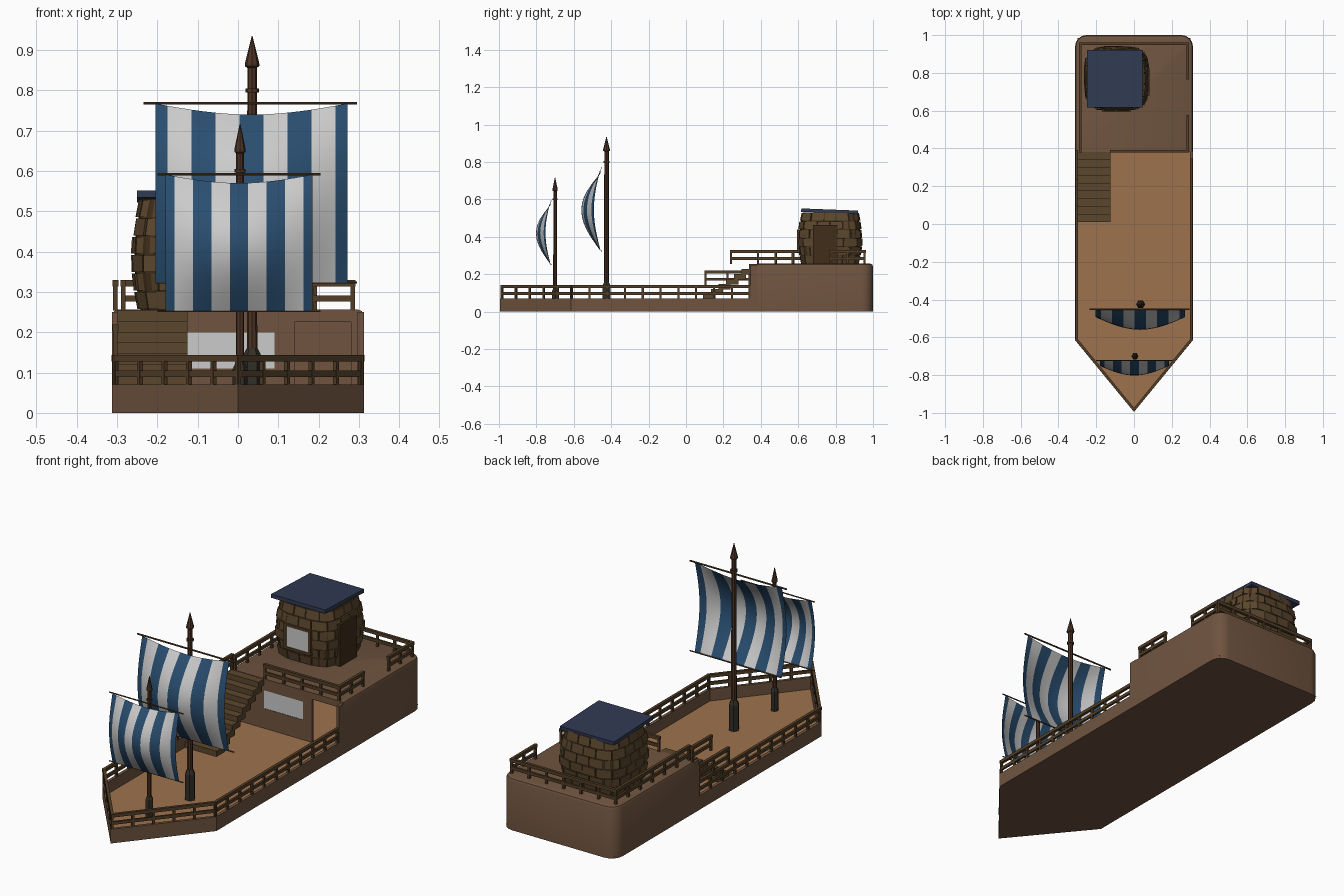
import bpy, bmesh, math, random
from mathutils import Matrix, Vector

if "Cube" in bpy.data.objects:
    bpy.data.objects.remove(bpy.data.objects["Cube"])
random.seed(4)

def mat(name, r, g, b):
    m = bpy.data.materials.new(name)
    m.diffuse_color = (r, g, b, 1)
    m.use_nodes = True
    m.node_tree.nodes["Principled BSDF"].inputs["Base Color"].default_value = m.diffuse_color
    return m

HULL = mat("hull_wood", .16, .088, .05)
DECK = mat("deck_wood", .34, .17, .075)
RAIL = mat("rail_wood", .085, .048, .02)
PLANK = mat("plank_wood", .105, .062, .026)
MAST = mat("mast_wood", .075, .033, .018)
IRON = mat("mast_foot", .03, .028, .02)
DOOR = mat("door_wood", .05, .027, .009)
BLUE = mat("sail_blue", .022, .075, .16)
WHITE = mat("sail_white", .75, .75, .75)
ROOF = mat("roof_slate", .03, .042, .085)

def obj(name, bm, *mats, smooth=None):
    bmesh.ops.recalc_face_normals(bm, faces=bm.faces)
    me = bpy.data.meshes.new(name)
    bm.to_mesh(me)
    bm.free()
    o = bpy.data.objects.new(name, me)
    bpy.context.collection.objects.link(o)
    for m in mats:
        me.materials.append(m)
    bpy.ops.object.select_all(action='DESELECT')
    o.select_set(True)
    bpy.context.view_layer.objects.active = o
    if smooth:
        bpy.ops.object.shade_smooth_by_angle(angle=math.radians(smooth))
    return o

def add_box(bm, x0, x1, y0, y1, z0, z1):
    M = Matrix.Translation(((x0+x1)/2, (y0+y1)/2, (z0+z1)/2)) @ Matrix.Diagonal((x1-x0, y1-y0, z1-z0, 1))
    return bmesh.ops.create_cube(bm, size=1, matrix=M)["verts"]

def box(name, m, *dims):
    bm = bmesh.new()
    add_box(bm, *dims)
    return obj(name, bm, *([m] if m else []))

# Low hull: bulwark ring with closed bottom
outer = [(-.312, .39), (-.312, -.615), (0, -.995), (.312, -.615), (.312, .39)]
inner = [(-.297, .39), (-.297, -.61), (0, -.973), (.297, -.61), (.297, .39)]
bm = bmesh.new()
rings = [[bm.verts.new((x, y, z)) for x, y in pts]
         for pts, z in ((outer, 0), (outer, .07), (inner, .07), (inner, .01))]
for a, b in zip(rings, rings[1:]):
    for i in range(4):
        bm.faces.new((a[i], a[i+1], b[i+1], b[i]))
bm.faces.new(rings[0])
obj("low_hull", bm, HULL)

# Deck, running on into the stern cabin
bm = bmesh.new()
bm.faces.new([bm.verts.new((x, y, .012)) for x, y in
              [(-.299, .985), (-.299, -.61), (0, -.975), (.299, -.61), (.299, .985)]])
obj("deck", bm, DECK)

# Stern block: rounded rear corners, eased top edge, hollow with open door and window
bm = bmesh.new()
add_box(bm, -.312, .312, .38, 1, 0, .257)
rear = [e for e in bm.edges if all(v.co.y > .9 for v in e.verts) and abs(e.verts[0].co.z-e.verts[1].co.z) > .1]
bmesh.ops.bevel(bm, geom=rear, offset=.06, segments=4, profile=.5, affect='EDGES')
top = [e for e in bm.edges if all(v.co.z > .25 for v in e.verts) and not all(v.co.y < .39 for v in e.verts)]
bmesh.ops.bevel(bm, geom=top, offset=.016, segments=2, profile=.5, affect='EDGES')
stern = obj("stern_block", bm, HULL, smooth=35)
for dims in ((-.296, .296, .392, .975, .011, .24),
             (.14, .28, .36, .41, .011, .225),
             (-.125, .09, .36, .41, .11, .20)):
    cut = box("cutter", None, *dims)
    cut.hide_render = True
    md = stern.modifiers.new("cut", 'BOOLEAN')
    md.object, md.operation, md.solver = cut, 'DIFFERENCE', 'EXACT'
    bpy.context.view_layer.objects.active = stern
    bpy.ops.object.modifier_apply(modifier="cut")
    bpy.data.objects.remove(cut)
box("stern_window", None, -.125, .09, .382, .39, .11, .20)
for s, n in ((-1, "left"), (1, "right")):
    x = sorted((s*.297, s*.312))
    box(n + "_stern_cheek", HULL, *x, .344, .385, .01, .25)

# Stairs
bm = bmesh.new()
N = 9
for i in range(N):
    y = .01 + i*.041
    z = .012 + (i+1)*.027
    add_box(bm, -.3, -.125, y, min(y+.065, .384), z-.03, z)
obj("stairs", bm, PLANK)

# Railings: two bars and evenly spread posts along a path
def railing(name, pts, z, spacing=.1, h=.074):
    bm = bmesh.new()
    for a, b in zip(pts, pts[1:]):
        a, b = Vector(a), Vector(b)
        d = b - a
        R = Matrix.Rotation(math.atan2(d.y, d.x), 4, 'Z')
        def piece(t, zc, sx, sy, sz):
            p = a + d*t
            bmesh.ops.create_cube(bm, size=1, matrix=Matrix.Translation((p.x, p.y, zc)) @ R
                                  @ Matrix.Diagonal((sx, sy, sz, 1)))
        piece(.5, z+h-.008, d.length+.012, .014, .016)
        piece(.5, z+h*.38, d.length+.008, .010, .015)
        n = max(1, round(d.length/spacing))
        for i in range(n+1):
            piece(i/n, z+h/2-.004, .011, .011, h-.004)
    obj(name, bm, RAIL)

railing("bow_railing", [(-.304, .34), (-.304, -.612), (0, -.984), (.304, -.612), (.304, .34)], .069)
railing("stair_railing_low", [(-.304, .105), (-.304, .34)], .145)
railing("stair_railing_high", [(-.304, .24), (-.304, .385)], .256)
railing("stern_railing_left", [(-.285, .385), (-.285, .955), (.285, .955), (.285, .77)], .256)
railing("stern_railing_front", [(-.122, .385), (.285, .385), (.285, .57)], .256)

# Barrel-shaped cabin: staggered plank courses round a bulging rounded square
CX, CY, Z0, Z1 = -.092, .77, .256, .53
def shell(theta, t, off):
    h = .15 + .021*math.sin(math.pi*min(1, t*.9+.08)) + off
    c, s = math.cos(theta), math.sin(theta)
    r = h / (abs(c)**4 + abs(s)**4)**.25
    return (CX + r*c, CY + r*s, Z0 + (Z1-Z0)*t)

bm = bmesh.new()
ROWS, COLS = 6, 16
for k in range(ROWS):
    for j in range(COLS):
        a0 = 2*math.pi*(j + (k % 2)*.5)/COLS + .012
        a1 = a0 + 2*math.pi/COLS - .024
        t0, t1 = k/ROWS + .007, (k+1)/ROWS - .007
        o = random.uniform(-.002, .003)
        v = [bm.verts.new(shell(a, t, f)) for f in (-.02, o)
             for a, t in ((a0, t0), (a1, t0), (a1, t1), (a0, t1))]
        for q in ((0, 1, 2, 3), (4, 5, 6, 7), (0, 1, 5, 4), (1, 2, 6, 5), (2, 3, 7, 6), (3, 0, 4, 7)):
            bm.faces.new([v[i] for i in q])
obj("cabin_planks", bm, PLANK)
bm = bmesh.new()
core = [[bm.verts.new(shell(2*math.pi*j/32, k/ROWS, -.006)) for j in range(32)] for k in range(ROWS+1)]
for a, b in zip(core, core[1:]):
    for j in range(32):
        bm.faces.new((a[j], a[(j+1) % 32], b[(j+1) % 32], b[j]))
bm.faces.new(core[0])
bm.faces.new(core[-1])
obj("cabin_core", bm, DOOR)
box("cabin_door", DOOR, .03, .083, .68, .81, Z0, .463)
bm = bmesh.new()
for d in ((-.167, -.153), (-.032, -.018)):
    add_box(bm, *d, .593, .63, .315, .44)
for z in (.315, .428):
    add_box(bm, -.16, -.025, .593, .63, z, z+.012)
obj("cabin_window_frame", bm, RAIL)
box("cabin_window", None, -.155, -.03, .597, .63, .325, .43)
roof = box("cabin_roof", ROOF, -.148, .148, -.152, .152, -.009, .009)
roof.location = (-.102, .768, .537)
roof.rotation_euler = (math.radians(-2.2), 0, 0)

# Masts: lathed eight-sided profile of (radius, height)
def lathe(name, x, y, prof, m, n=8):
    bm = bmesh.new()
    rs = [[bm.verts.new((x+r*math.cos(2*math.pi*i/n), y+r*math.sin(2*math.pi*i/n), z))
           for i in range(n)] for r, z in prof]
    for a, b in zip(rs, rs[1:]):
        for i in range(n):
            bm.faces.new((a[i], a[(i+1) % n], b[(i+1) % n], b[i]))
    bm.faces.new(rs[0])
    bm.faces.new(rs[-1])
    obj(name, bm, m)

def yard(name, x0, x1, y, z, r):
    bm = bmesh.new()
    M = Matrix.Translation(((x0+x1)/2, y, z)) @ Matrix.Rotation(math.pi/2, 4, 'Y')
    bmesh.ops.create_cone(bm, cap_ends=True, segments=6, radius1=r, radius2=r, depth=x1-x0, matrix=M)
    obj(name, bm, RAIL)

# Sail: striped sheet bellied toward the bow, with sagging head
def sail(name, x0, x1, y, z0, z1, belly, sag):
    bm = bmesh.new()
    C, R = 16, 12
    g = []
    for r in range(R+1):
        t, row = r/R, []
        for c in range(C+1):
            s = math.sin(math.pi*c/C)
            row.append(bm.verts.new((x0+(x1-x0)*c/C,
                                     y - belly*math.sin(math.pi*t)*(.35+.65*s),
                                     z0+(z1-z0)*t - sag*s*t**3)))
        g.append(row)
    for r in range(R):
        for c in range(C):
            f = bm.faces.new((g[r][c], g[r][c+1], g[r+1][c+1], g[r+1][c]))
            f.material_index = ((c+1)//2) % 2
    obj(name, bm, BLUE, WHITE, smooth=40)

def rig(name, x, y, h, k):
    tip = h - .075*k**.3
    lathe(name + "_mast", x, y, [(.013*k, .02), (.012*k, tip-.065*k), (.017*k, tip-.065*k), (.017*k, tip-.055*k),
          (.012*k, tip-.055*k), (.012*k, tip-.004), (.018*k, tip), (.018*k, tip+.006), (.001, h)], MAST)
    lathe(name + "_mast_foot", x, y, [(.024*k, .012), (.024*k, .14*k), (.014*k, .16*k)], IRON, 6)

rig("main", .035, -.425, .935, 1)
yard("main_upper_yard", -.235, .295, -.452, .768, .004)
yard("main_lower_yard", -.205, .295, -.452, .323, .003)
sail("main_sail", -.205, .271, -.456, .323, .767, .104, .027)
rig("fore", .005, -.70, .717, .78)
yard("fore_upper_yard", -.2, .205, -.722, .592, .003)
yard("fore_lower_yard", -.2, .205, -.722, .252, .0025)
sail("fore_sail", -.18, .185, -.724, .252, .591, .078, .021)
